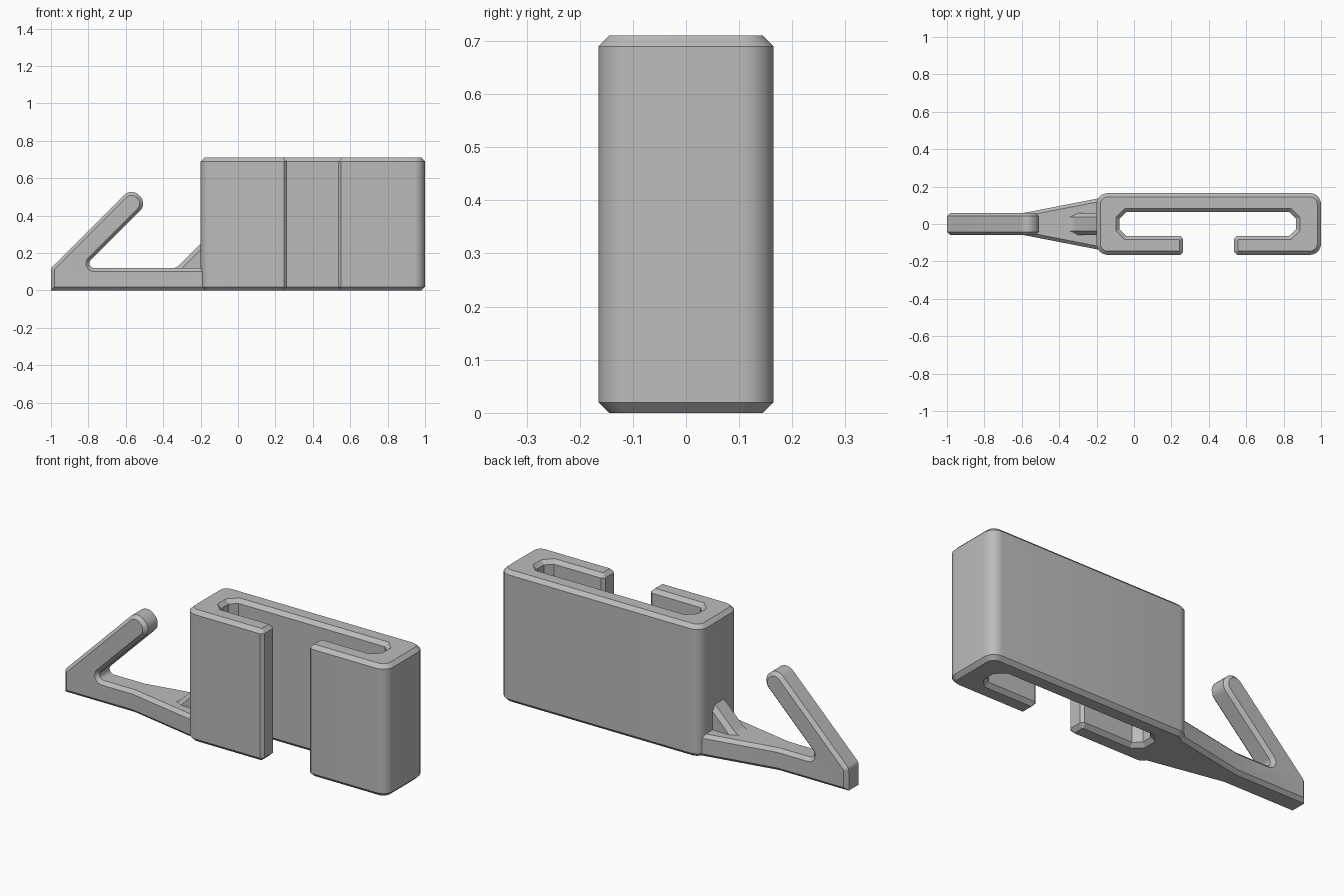
import bpy
import bmesh
import math
from mathutils import Vector

cube = bpy.data.objects.get("Cube")
if cube:
    bpy.data.objects.remove(cube, do_unlink=True)

grey = bpy.data.materials.new("plastic_grey")
grey.use_nodes = True
colour = (0.5, 0.5, 0.5, 1)
grey.diffuse_color = colour
grey.node_tree.nodes["Principled BSDF"].inputs["Base Color"].default_value = colour


def rounded(corners):
    """Outline from (x, y, radius, segments); one segment gives a chamfer."""
    points = []
    for i, (x, y, radius, segments) in enumerate(corners):
        here = Vector((x, y))
        if not segments:
            points.append(here)
            continue
        a = (Vector(corners[i - 1][:2]) - here).normalized()
        b = (Vector(corners[(i + 1) % len(corners)][:2]) - here).normalized()
        half = a.angle(b) / 2
        centre = here + (a + b).normalized() * radius / math.sin(half)
        reach = radius / math.tan(half)
        start = here + a * reach - centre
        sweep = start.angle_signed(here + b * reach - centre)
        for k in range(segments + 1):
            t = -sweep * k / segments
            c, s = math.cos(t), math.sin(t)
            points.append(centre + Vector((start.x * c - start.y * s,
                                           start.x * s + start.y * c)))
    return points


def prism(outline, low, high, chamfer, place):
    """Extrude an outline and chamfer the rims of both caps."""
    bm = bmesh.new()
    bottom = [bm.verts.new(place(p.x, p.y, low)) for p in outline]
    top = [bm.verts.new(place(p.x, p.y, high)) for p in outline]
    caps = [bm.faces.new(bottom), bm.faces.new(top)]
    for i in range(len(outline)):
        bm.faces.new((bottom[i - 1], bottom[i], top[i], top[i - 1]))
    bmesh.ops.recalc_face_normals(bm, faces=bm.faces)
    rims = [e for f in caps for e in f.edges]
    bmesh.ops.bevel(bm, geom=rims, offset=chamfer, offset_type='OFFSET',
                    segments=1, profile=0.5, affect='EDGES', clamp_overlap=False)
    return bm


def finish(name, bm):
    bmesh.ops.recalc_face_normals(bm, faces=bm.faces)
    mesh = bpy.data.meshes.new(name)
    bm.to_mesh(mesh)
    bm.free()
    mesh.materials.append(grey)
    obj = bpy.data.objects.new(name, mesh)
    bpy.context.collection.objects.link(obj)
    bpy.ops.object.select_all(action='DESELECT')
    obj.select_set(True)
    bpy.context.view_layer.objects.active = obj
    bpy.ops.object.shade_smooth_by_angle(angle=math.radians(30))


def upright(x, y, depth):
    return (x, y, depth)


def sideways(x, z, depth):
    return (x, depth, z)


# C-shaped clip body with a slot open to the front
outer, lip, slot = (0.06, 8), (0.015, 1), (0.035, 1)
depth, inside = 0.165, 0.063
body = rounded([
    (-0.2, -depth, *outer),
    (0.262, -depth, *lip), (0.262, -inside, *lip),
    (-0.077, -inside, *slot), (-0.077, inside, *slot),
    (0.867, inside, *slot), (0.867, -inside, *slot),
    (0.535, -inside, *lip), (0.535, -depth, *lip),
    (1, -depth, *outer), (1, depth, *outer), (-0.2, depth, *outer),
])
finish("clip_body", prism(body, 0, 0.71, 0.02, upright))

# Hook and its arm, the arm widening toward the body
flare_start, root = -0.585, -0.15
hook = rounded([
    (-1, 0, 0, 0), (root, 0, 0, 0), (root, 0.12, 0, 0),
    (-0.83, 0.12, 0.025, 8),
    (-0.485, 0.465, 0.055, 8), (-0.57, 0.55, 0.055, 8),
    (-1, 0.12, 0.03, 4),
])
bm = prism(hook, -0.06, 0.06, 0.018, sideways)
bmesh.ops.bisect_plane(bm, geom=bm.verts[:] + bm.edges[:] + bm.faces[:],
                       plane_co=(flare_start, 0, 0), plane_no=(1, 0, 0))
for v in bm.verts:
    # Only the low arm flares; the raised tip stays straight
    if v.co.x > flare_start and v.co.z < 0.13:
        v.co.y += math.copysign(0.195 * (v.co.x - flare_start), v.co.y)
finish("hook_arm", bm)

# Sloped brace between arm and body
brace = rounded([
    (-0.37, 0.09, 0, 0), (root, 0.09, 0, 0), (root, 0.3, 0, 0),
    (-0.33, 0.12, 0.06, 6), (-0.37, 0.118, 0, 0),
])
finish("brace", prism(brace, -0.06, 0.06, 0.022, sideways))
